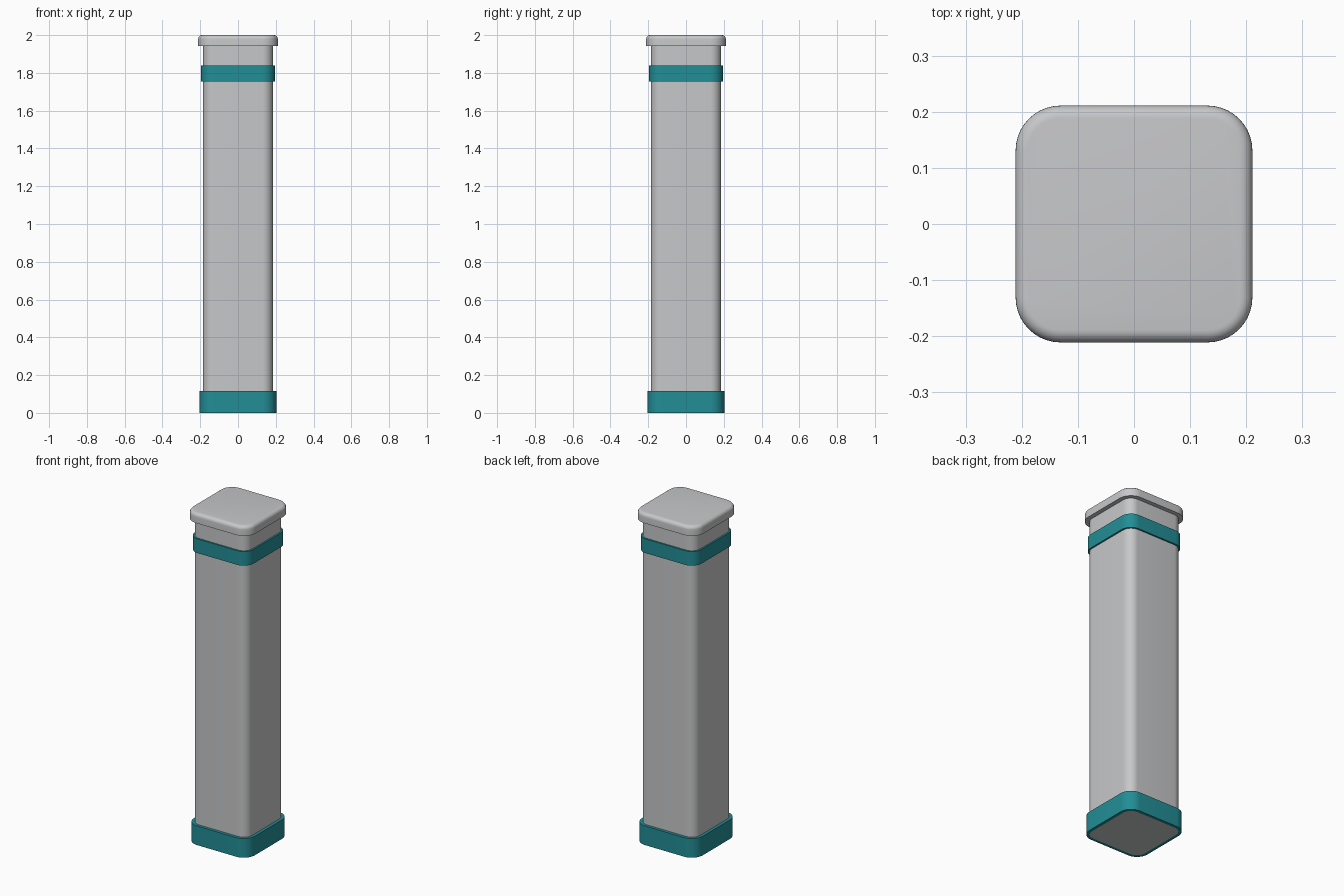
import bpy, bmesh, math

if "Cube" in bpy.data.objects:
    bpy.data.objects.remove(bpy.data.objects["Cube"])


def material(name, rgb):
    m = bpy.data.materials.new(name)
    m.diffuse_color = (*rgb, 1)
    m.use_nodes = True
    m.node_tree.nodes["Principled BSDF"].inputs["Base Color"].default_value = m.diffuse_color
    return m


GREY = material("light_grey", (0.57, 0.575, 0.585))
TEAL = material("teal", (0.016, 0.27, 0.305))


def outline(half, radius, segs=10):
    """Rounded square, counter-clockwise."""
    c = half - radius
    pts = []
    for q, (sx, sy) in enumerate([(1, 1), (-1, 1), (-1, -1), (1, -1)]):
        for i in range(segs + 1):
            a = math.pi / 2 * (q + i / segs)
            pts.append((sx * c + radius * math.cos(a), sy * c + radius * math.sin(a)))
    return pts


def loft(name, rings, mat, closed=False):
    """Skin (half, radius, z) rings; cap the ends, or join last to first."""
    bm = bmesh.new()
    loops = [[bm.verts.new((x, y, z)) for x, y in outline(h, r)] for h, r, z in rings]
    pairs = list(zip(loops, loops[1:]))
    if closed:
        pairs.append((loops[-1], loops[0]))
    else:
        bm.faces.new(loops[0][::-1])
        bm.faces.new(loops[-1])
    n = len(loops[0])
    for a, b in pairs:
        for i in range(n):
            j = (i + 1) % n
            bm.faces.new((a[i], a[j], b[j], b[i]))
    bmesh.ops.recalc_face_normals(bm, faces=bm.faces)
    me = bpy.data.meshes.new(name)
    bm.to_mesh(me)
    bm.free()
    me.materials.append(mat)
    ob = bpy.data.objects.new(name, me)
    bpy.context.collection.objects.link(ob)
    bpy.ops.object.select_all(action='DESELECT')
    bpy.context.view_layer.objects.active = ob
    ob.select_set(True)
    bpy.ops.object.shade_smooth_by_angle(angle=math.radians(35))
    return ob


POST, ROUND = 0.185, 0.055


def sleeve(name, grow, z0, z1):
    """Collar wrapped around the post."""
    h, r = POST + grow, ROUND + grow
    loft(name, [(POST, ROUND, z0), (h, r, z0), (h, r, z1), (POST, ROUND, z1)], TEAL, closed=True)


# Square post with rounded corners
loft("post", [(POST, ROUND, 0), (POST, ROUND, 1.945)], GREY)

# Coloured collars
sleeve("base_collar", 0.018, 0, 0.115)
sleeve("upper_band", 0.01, 1.755, 1.84)

# Cap with a rounded top edge
edge, half, corner = 0.022, 0.211, 0.08
rings = [(half, corner, 1.942)]
for i in range(7):
    a = math.pi / 2 * i / 6
    inset = edge * (1 - math.cos(a))
    rings.append((half - inset, corner - inset, 2 - edge + edge * math.sin(a)))
loft("cap", rings, GREY)
